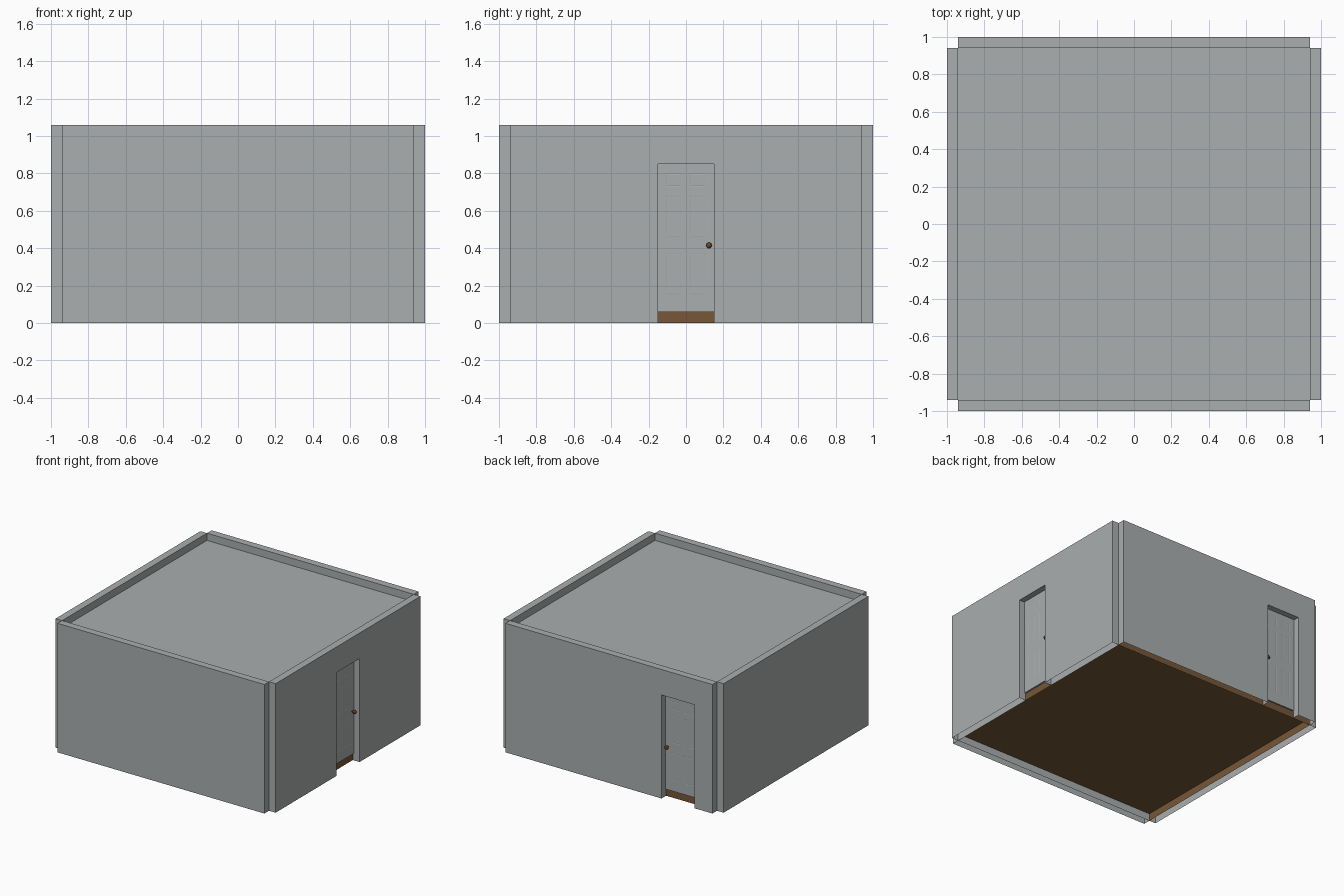
import bpy, bmesh, math
from mathutils import Matrix, Vector

if "Cube" in bpy.data.objects:
    bpy.data.objects.remove(bpy.data.objects["Cube"])

HEIGHT, INNER, OUTER = 1.06, 0.94, 1.0
DOOR_HALF, DOOR_TOP, FLOOR_TOP = 0.15, 0.85, 0.06
DOOR_FACE, DOOR_THICK = 0.952, 0.03


def material(name, rgb):
    m = bpy.data.materials.new(name)
    m.diffuse_color = (*rgb, 1)
    m.use_nodes = True
    m.node_tree.nodes["Principled BSDF"].inputs["Base Color"].default_value = m.diffuse_color
    return m


GREY = material("wall grey", (0.405, 0.425, 0.425))
BROWN = material("floor brown", (0.18, 0.095, 0.04))
COPPER = material("knob copper", (0.19, 0.07, 0.025))


def finish(bm, name, mat, matrix=Matrix()):
    bmesh.ops.transform(bm, matrix=matrix, verts=bm.verts)
    me = bpy.data.meshes.new(name)
    bm.to_mesh(me)
    bm.free()
    me.materials.append(mat)
    ob = bpy.data.objects.new(name, me)
    bpy.context.collection.objects.link(ob)
    return ob


def turn(degrees):
    return Matrix.Rotation(math.radians(degrees), 4, 'Z')


def open_underside(bm, z):
    under = [f for f in bm.faces if all(v.co.z < z + 1e-5 for v in f.verts)]
    bmesh.ops.delete(bm, geom=under, context='FACES_ONLY')


def slab(name, hx, hy, z0, z1, mat):
    """Box without an underside."""
    bm = bmesh.new()
    bmesh.ops.create_cube(bm, size=1, matrix=Matrix.Translation((0, 0, (z0 + z1) / 2))
                          @ Matrix.Diagonal((2 * hx, 2 * hy, z1 - z0, 1)))
    open_underside(bm, z0)
    finish(bm, name, mat)


def wall(name, angle, door_x=None):
    """Outline in local x/z facing -y, notched for a doorway, open underneath."""
    pts = [(-INNER, 0), (-INNER, HEIGHT), (INNER, HEIGHT), (INNER, 0)]
    if door_x is not None:
        a, b = door_x - DOOR_HALF, door_x + DOOR_HALF
        pts += [(b, 0), (b, DOOR_TOP), (a, DOOR_TOP), (a, 0)]
    bm = bmesh.new()
    face = bm.faces.new([bm.verts.new((x, -OUTER, z)) for x, z in pts])
    ext = bmesh.ops.extrude_face_region(bm, geom=[face], use_keep_orig=True)
    new = [v for v in ext["geom"] if isinstance(v, bmesh.types.BMVert)]
    bmesh.ops.translate(bm, vec=(0, OUTER - INNER, 0), verts=new)
    bmesh.ops.recalc_face_normals(bm, faces=bm.faces)
    open_underside(bm, 0)
    finish(bm, name, GREY, turn(angle))


def door(name, angle, door_x, knob_side):
    place = turn(angle) @ Matrix.Translation((door_x, -DOOR_FACE, 0))
    # leaf, cut into a grid whose odd cells become the six panels
    xs = [-0.149, -0.107, -0.025, 0.021, 0.103, 0.149]
    zs = [FLOOR_TOP, 0.15, 0.375, 0.455, 0.68, 0.73, 0.80, DOOR_TOP]
    bm = bmesh.new()
    grid = [[bm.verts.new((x, 0, z)) for x in xs] for z in zs]
    cells = [bm.faces.new((grid[j][i], grid[j][i + 1], grid[j + 1][i + 1], grid[j + 1][i]))
             for j in range(len(zs) - 1) for i in range(len(xs) - 1)]
    ext = bmesh.ops.extrude_face_region(bm, geom=cells, use_keep_orig=True)
    new = [v for v in ext["geom"] if isinstance(v, bmesh.types.BMVert)]
    bmesh.ops.translate(bm, vec=(0, DOOR_THICK, 0), verts=new)
    bmesh.ops.recalc_face_normals(bm, faces=bm.faces)

    def is_panel(f):
        c = f.calc_center_median()
        return (abs(f.normal.y) > 0.9 and 0.03 < abs(c.x) < 0.1
                and any(zs[k] < c.z < zs[k + 1] for k in (1, 3, 5)))

    panels = [f for f in bm.faces if is_panel(f)]
    bmesh.ops.inset_individual(bm, faces=panels, thickness=0.005, depth=-0.001)
    bmesh.ops.inset_individual(bm, faces=panels, thickness=0.006, depth=0.0008)
    finish(bm, name, GREY, place)

    # knobs on both sides: stem and ball
    bm = bmesh.new()
    for y, s in ((0, -1), (DOOR_THICK, 1)):
        at = Vector((0.123 * knob_side, y, 0.415))
        lie = Matrix.Rotation(math.pi / 2, 4, 'X')
        bmesh.ops.create_cone(bm, cap_ends=True, segments=8, radius1=0.007, radius2=0.007,
                              depth=0.02, matrix=Matrix.Translation(at + Vector((0, s * 0.01, 0))) @ lie)
        bmesh.ops.create_uvsphere(bm, u_segments=8, v_segments=6, radius=0.016,
                                  matrix=Matrix.Translation(at + Vector((0, s * 0.02, 0))) @ lie)
    finish(bm, name + "_knobs", COPPER, place)


# floor and sunken roof, both hollow underneath
slab("floor", 0.939, 0.9403, 0, FLOOR_TOP, BROWN)
slab("roof", INNER, INNER, 0.94, 1.0, GREY)

# walls
wall("front_wall", 0)
wall("right_wall", 90, 0.0)
wall("back_wall", 180, 0.627)
wall("left_wall", 270)

# doors
door("right_door", 90, 0.0, 1)
door("back_door", 180, 0.627, -1)
